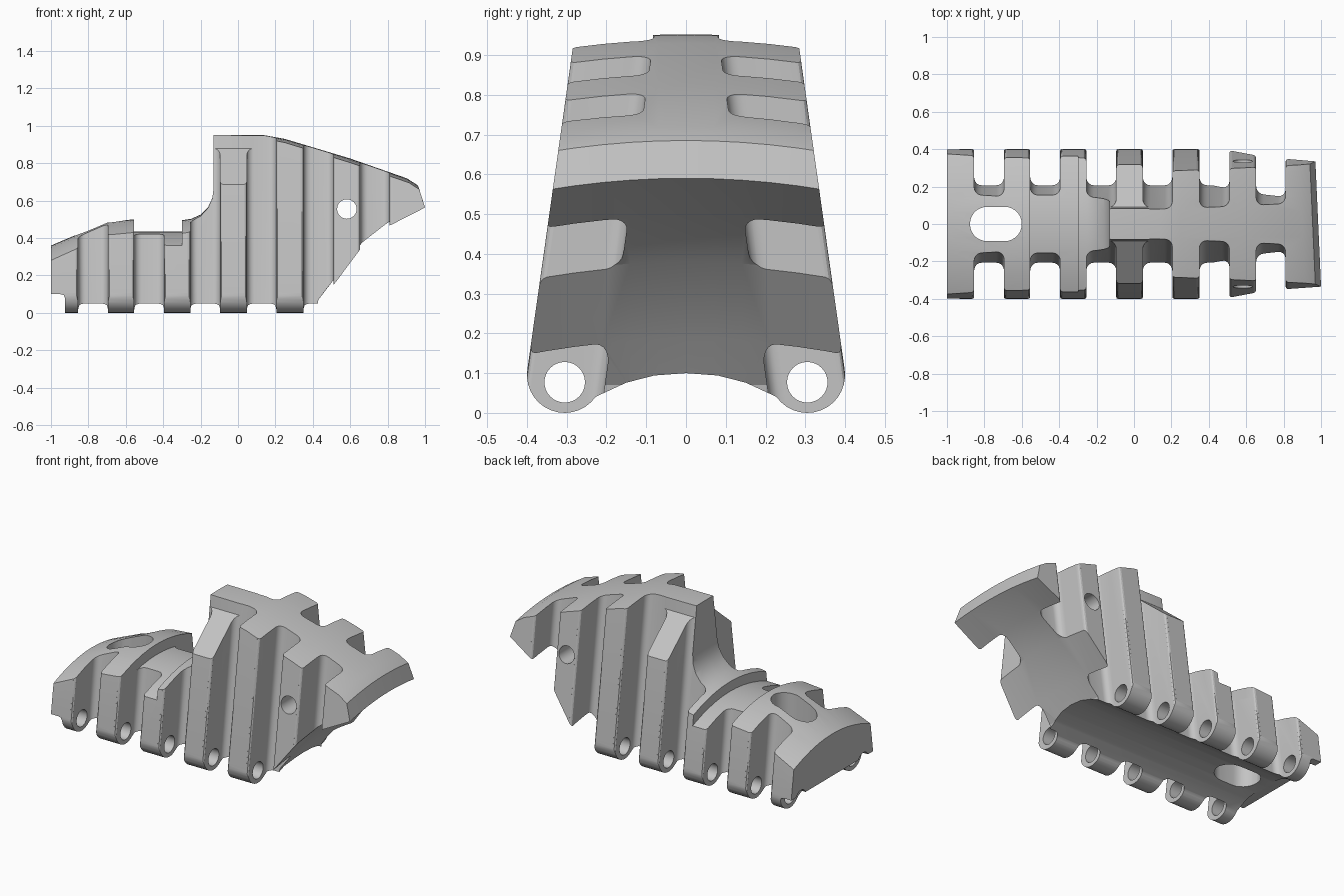
import bpy, bmesh
from math import sin, cos, radians, pi

if "Cube" in bpy.data.objects:
    bpy.data.objects.remove(bpy.data.objects["Cube"])

SLOPE = 0.141  # inward lean of the sides per unit of height


def loft(name, rings):
    """Closed solid through equal-length rings of points."""
    bm = bmesh.new()
    loops = [[bm.verts.new(p) for p in ring] for ring in rings]
    n = len(loops[0])
    for a, b in zip(loops, loops[1:]):
        for i in range(n):
            j = (i + 1) % n
            bm.faces.new((a[i], a[j], b[j], b[i]))
    bm.faces.new(loops[0])
    bm.faces.new(loops[-1])
    bmesh.ops.recalc_face_normals(bm, faces=bm.faces)
    mesh = bpy.data.meshes.new(name)
    bm.to_mesh(mesh)
    bm.free()
    obj = bpy.data.objects.new(name, mesh)
    bpy.context.scene.collection.objects.link(obj)
    return obj


def arc(cx, cy, r, start, end, steps):
    angles = [radians(start + (end - start) * i / steps) for i in range(steps + 1)]
    return [(cx + r * cos(a), cy + r * sin(a)) for a in angles]


def along_x(name, pts, x0, x1):
    return loft(name, [[(x, y, z) for y, z in pts] for x in (x0, x1)])


def along_y(name, pts, y0, y1):
    return loft(name, [[(x, y, z) for x, z in pts] for y in (y0, y1)])


def combine(body, cutter, operation="DIFFERENCE"):
    cutter.hide_render = True
    mod = body.modifiers.new("cut", "BOOLEAN")
    mod.operation = operation
    mod.solver = "EXACT"
    mod.object = cutter
    bpy.context.view_layer.objects.active = body
    bpy.ops.object.modifier_apply(modifier=mod.name)
    bpy.data.objects.remove(cutter)


# Side outline: x, z and how strongly the surface droops towards the sides
LOW, HIGH = 0.56, 0.24
outline = [
    (-1.0, -0.1, 0), (-1.0, 0.36, LOW), (-0.7, 0.487, LOW), (-0.555, 0.5, LOW),
    (-0.555, 0.435, LOW), (-0.3, 0.435, LOW), (-0.3, 0.495, LOW),
    (-0.25, 0.503, LOW), (-0.2, 0.525, 0.4), (-0.16, 0.565, 0.2),
    (-0.137, 0.615, 0.1), (-0.13, 0.67, 0), (-0.13, 0.952, HIGH),
    (0.14, 0.95, HIGH), (0.25, 0.93, HIGH), (0.6, 0.825, HIGH),
    (0.9, 0.72, HIGH), (0.955, 0.685, HIGH), (0.985, 0.59, HIGH),
    (0.81, 0.495, HIGH), (0.66, 0.38, HIGH), (0.51, 0.185, HIGH),
    (0.43, 0.07, 0), (0.4, -0.1, 0)]
rings = []
for i in range(13):
    y = -0.42 + 0.07 * i
    rings.append([(x - (0.045 * y if x > 0.85 else 0), y, z - k * y * y)
                  for x, z, k in outline])
body = loft("ribbed_body", rings)

# Cross-section: arched underside, round feet and leaning sides
half = [(0.08, 0.094), (0.15, 0.076)]
half += arc(0.305, 0.095, 0.095, -145, 8, 14) + [(0.4 - SLOPE, 1.1)]
section = [(0, 0.1)] + half + [(-y, z) for y, z in reversed(half)]
combine(body, along_x("section_cutter", section, -1.2, 1.2), "INTERSECT")

# Raised underside ahead of the first foot
combine(body, along_y("front_cutter", [(-1.1, -0.1), (-0.925, -0.1), (-0.925, 0.08),
                                       (-0.932, 0.095), (-0.95, 0.1), (-1.1, 0.1)], -0.5, 0.5))

# Grooves between the ribs, with rounded floors and edges
grooves = [(-0.855, -0.695), (-0.555, -0.395), (-0.255, -0.095),
           (0.047, 0.205), (0.35, 0.51), (0.653, 0.81)]
R, E, FLOOR, EDGE = 0.04, 0.015, 0.2, 0.4
for x0, x1 in grooves:
    plan = [(x0 - E, 0.5)] + arc(x0 - E, EDGE - E, E, 90, 0, 3)
    plan += arc(x0 + R, FLOOR + R, R, 180, 270, 5)
    plan += arc(x1 - R, FLOOR + R, R, 270, 360, 5)
    plan += arc(x1 + E, EDGE - E, E, 180, 90, 3) + [(x1 + E, 0.5)]
    for side in (-1, 1):
        combine(body, loft("groove_cutter", [
            [(x, side * (d - SLOPE * (z - 0.1)), z) for x, d in plan]
            for z in (-0.2, 1.2)]))

# Sloped tops on the tall front ribs
for side in (-1, 1):
    wedge = [(side * y, z) for y, z in
             ((0.07, 1.05), (0.091, 0.88), (0.45, 0.573), (0.45, 1.05))]
    combine(body, along_x("slope_cutter", wedge, -0.15, 0.1))

# Vertical slot through the low end
slot = arc(-0.785, 0, 0.092, 90, 270, 14) + arc(-0.692, 0, 0.092, -90, 90, 14)
combine(body, loft("slot_cutter", [[(x, y, z) for x, y in slot] for z in (-0.2, 0.8)]))

# Bores through the feet and the cross pin hole
for side in (-1, 1):
    bore = arc(side * 0.305, 0.077, 0.051, 0, 348.75, 31)
    combine(body, along_x("foot_bore", bore, -1.2, 0.45))
combine(body, along_y("pin_bore", arc(0.582, 0.555, 0.052, 0, 348.75, 31), -0.6, 0.6))

# Plain grey finish
grey = bpy.data.materials.new("plain_grey")
grey.use_nodes = True
colour = (0.55, 0.55, 0.55, 1)
grey.diffuse_color = colour
grey.node_tree.nodes["Principled BSDF"].inputs["Base Color"].default_value = colour
body.data.materials.clear()
body.data.materials.append(grey)
for poly in body.data.polygons:
    poly.material_index = 0

bpy.ops.object.select_all(action="DESELECT")
body.select_set(True)
bpy.context.view_layer.objects.active = body
bpy.ops.object.shade_smooth_by_angle(angle=radians(25))
